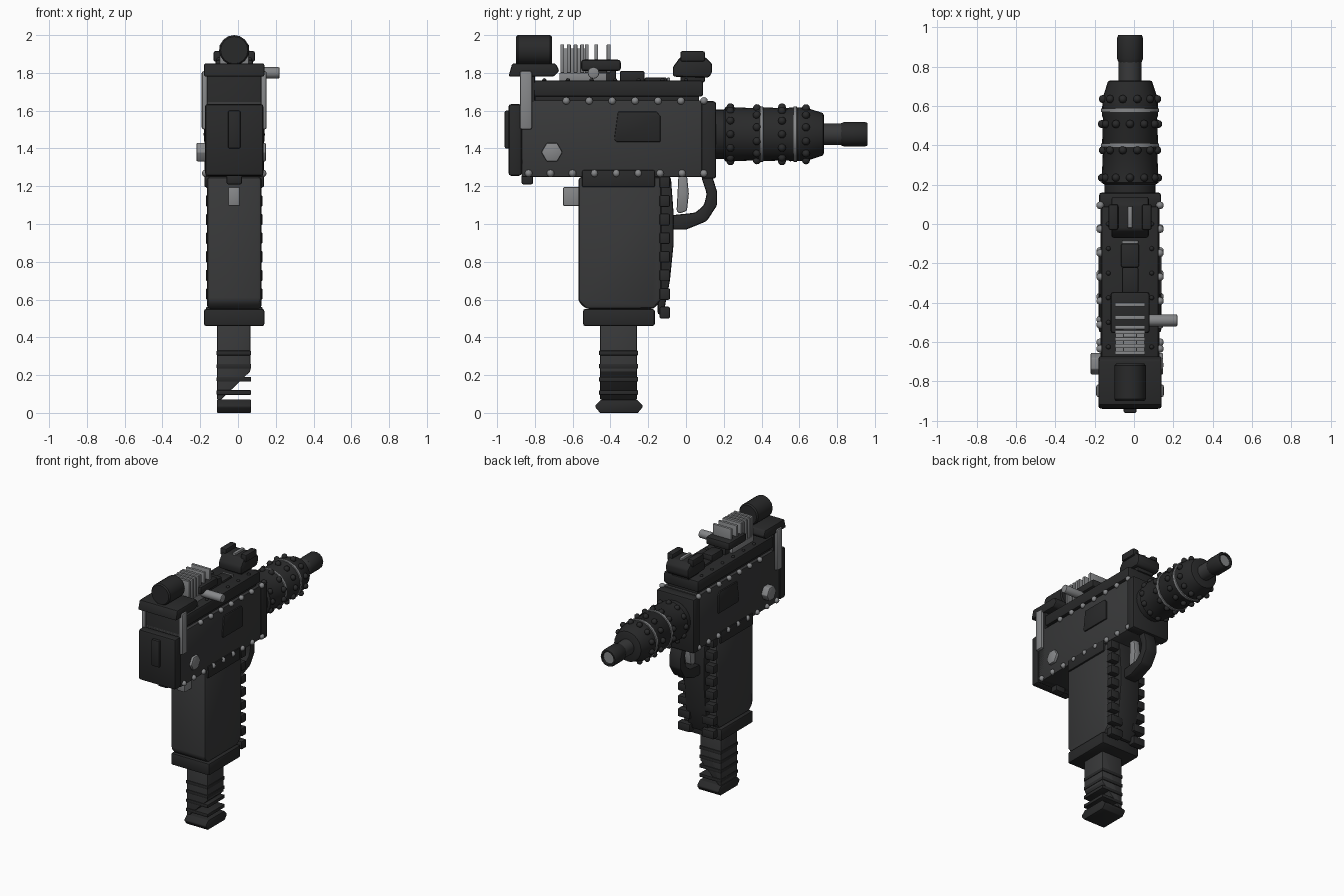
import bpy, bmesh, math
from mathutils import Matrix, Vector

if "Cube" in bpy.data.objects:
    bpy.data.objects.remove(bpy.data.objects["Cube"])

CX, AZ = -0.02, 1.475          # centre plane of the body, height of the barrel axis


def material(name, v):
    m = bpy.data.materials.new(name)
    m.diffuse_color = (v, v * 1.02, v * 1.05, 1)
    m.use_nodes = True
    m.node_tree.nodes["Principled BSDF"].inputs["Base Color"].default_value = m.diffuse_color
    return m


DARK, BLACK, GREY = material("dark", .04), material("black", .022), material("grey", .24)


def finish(name, bm, mat, bevel=0, smooth=False):
    if bevel:
        bmesh.ops.bevel(bm, geom=[e for e in bm.edges if e.calc_face_angle(0) > .4],
                        offset=bevel, segments=2, profile=.5, affect='EDGES')
    bmesh.ops.recalc_face_normals(bm, faces=bm.faces)
    me = bpy.data.meshes.new(name)
    bm.to_mesh(me)
    bm.free()
    ob = bpy.data.objects.new(name, me)
    bpy.context.collection.objects.link(ob)
    me.materials.append(mat)
    if smooth or bevel:
        bpy.ops.object.select_all(action='DESELECT')
        ob.select_set(True)
        bpy.context.view_layer.objects.active = ob
        bpy.ops.object.shade_smooth_by_angle(angle=math.radians(35))
    return ob


def add_box(bm, x0, x1, y0, y1, z0, z1):
    m = Matrix.Translation(((x0 + x1) / 2, (y0 + y1) / 2, (z0 + z1) / 2))
    bmesh.ops.create_cube(bm, size=1, matrix=m @ Matrix.Diagonal((x1 - x0, y1 - y0, z1 - z0, 1)))


def box(name, hw, y0, y1, z0, z1, mat=DARK, bevel=.008):
    bm = bmesh.new()
    add_box(bm, CX - hw, CX + hw, y0, y1, z0, z1)
    return finish(name, bm, mat, bevel)


def boxes(name, ranges, mat, bevel=.004):
    bm = bmesh.new()
    for r in ranges:
        add_box(bm, *r)
    return finish(name, bm, mat, bevel)


def extrude(name, pts, a, b, mat=DARK, bevel=.006, axis='x'):
    """Profile (y,z) pulled along x, or (x,z) pulled along y."""
    bm = bmesh.new()
    f = bm.faces.new([bm.verts.new((a, p, q) if axis == 'x' else (p, a, q)) for p, q in pts])
    r = bmesh.ops.extrude_face_region(bm, geom=[f])
    d = Vector((b - a, 0, 0)) if axis == 'x' else Vector((0, b - a, 0))
    bmesh.ops.translate(bm, vec=d, verts=[v for v in r['geom'] if isinstance(v, bmesh.types.BMVert)])
    return finish(name, bm, mat, bevel)


def lathe(name, profile, mat, n=24, z=AZ):
    """Closed solid of (y, radius) rings around the y direction."""
    bm = bmesh.new()
    rings = [[bm.verts.new((CX + r * math.sin(2 * math.pi * i / n), y, z + r * math.cos(2 * math.pi * i / n)))
              for i in range(n)] for y, r in profile]
    for a, b in zip(rings, rings[1:]):
        for i in range(n):
            bm.faces.new((a[i], a[(i + 1) % n], b[(i + 1) % n], b[i]))
    bm.faces.new(rings[0])
    bm.faces.new(rings[-1])
    return finish(name, bm, mat, smooth=True)


def studs(name, centres, r, mat):
    bm = bmesh.new()
    for c in centres:
        bmesh.ops.create_uvsphere(bm, u_segments=10, v_segments=6, radius=r, matrix=Matrix.Translation(c))
    return finish(name, bm, mat, smooth=True)


def pin(name, x0, x1, y, z, r, mat, n=12, bevel=.006):
    bm = bmesh.new()
    bmesh.ops.create_cone(bm, cap_ends=True, segments=n, radius1=r, radius2=r, depth=x1 - x0,
                          matrix=Matrix.Translation(((x0 + x1) / 2, y, z)) @ Matrix.Rotation(math.pi / 2, 4, 'Y'))
    return finish(name, bm, mat, bevel)


# receiver, end plates and top cover
box("receiver", .15, -.87, .09, 1.25, 1.655)
box("rear_plate", .15, -.87, -.80, 1.25, 1.79, BLACK)
box("rear_cap", .155, -.94, -.87, 1.255, 1.635, BLACK, .015)
box("rear_cap_bar", .033, -.96, -.93, 1.40, 1.60, BLACK)
box("front_plate", .158, .08, .16, 1.24, 1.65, BLACK, .015)
box("cover_base", .125, -.80, .07, 1.64, 1.69, BLACK)
box("top_cover", .145, -.81, .09, 1.675, 1.76, BLACK, .012)
box("rear_catch", .04, -.87, -.81, 1.21, 1.26, BLACK)

# rear top housing with round knob
extrude("rear_housing", [(-.94, 1.78), (-.92, 1.85), (-.69, 1.85), (-.67, 1.81), (-.70, 1.78)],
        CX - .16, CX + .16, BLACK, .01)
lathe("rear_knob", [(-.90, .072), (-.89, .08), (-.72, .08), (-.71, .072)], BLACK, 16, 1.92)

# side straps, bolts, ports and rivets, mirrored on both sides
for s, side in ((1, "right"), (-1, "left")):
    xs = sorted((CX + s * .14, CX + s * .172))
    boxes("strap_" + side, [(*xs, -.88, -.815, 1.50, 1.81)], GREY, .012)
    d = .168 if s > 0 else .20
    pin("hex_bolt_" + side, *sorted((CX + s * .14, CX + s * d)), -.71, 1.38, .056, GREY, 6)
    extrude("side_port_" + side, [(-.38, 1.45), (-.36, 1.595), (-.155, 1.595), (-.135, 1.57), (-.135, 1.435), (-.37, 1.435)],
            *sorted((CX + s * .14, CX + s * .16)), BLACK, .005)
    x = CX + s * .152
    top = [(x, .095 - .1215 * i, 1.652) for i in range(7)]
    low = [(x, .095 - .116 * i, 1.268) for i in range(9)]
    studs("rivets_" + side, top + low, .02, GREY)
    studs("cover_pins_" + side, [(CX + s * .11, -.75 + .125 * i, 1.76) for i in range(7)], .012, BLACK)

# rear sight rail with fins, charging lever
box("fin_tray", .075, -.67, -.42, 1.75, 1.80, GREY, .004)
box("fin_core", .035, -.65, -.53, 1.79, 1.93, GREY, .004)
boxes("cooling_fins", [(CX - .077, CX + .077, y - .01, y + .01, 1.80, 1.95)
                       for y in (-.655, -.62, -.585, -.55, -.525, -.475, -.41)], GREY, .003)
box("fin_bracket", .10, -.555, -.345, 1.81, 1.87, BLACK, .015)
box("fin_bracket_foot", .05, -.53, -.37, 1.75, 1.82, BLACK)
pin("charging_lever", CX, .22, -.49, 1.80, .031, GREY)
box("slider_block", .042, -.35, -.22, 1.75, 1.81, BLACK)
box("slider_tail", .045, -.22, -.10, 1.75, 1.775, BLACK)
box("slider_clip", .042, -.10, -.085, 1.75, 1.775, GREY, .003)

# front sight
box("front_sight_foot", .07, -.03, .10, 1.75, 1.80, BLACK)
extrude("front_sight", [(-.07, 1.78), (-.07, 1.83), (-.03, 1.885), (.10, 1.885), (.138, 1.85), (.138, 1.80), (.12, 1.775)],
        CX - .095, CX + .095, BLACK, .012)
boxes("front_sight_ears", [(CX + s * .085 - .025, CX + s * .085 + .025, -.03, .10, 1.86, 1.915)
                           for s in (-1, 1)], BLACK, .01)
box("front_sight_post", .012, -.02, .09, 1.86, 1.90, GREY, .004)

# barrel jacket, bands and studs
lathe("barrel_jacket", [(.15, .13), (.20, .13), (.21, .145), (.37, .138), (.38, .143), (.54, .138), (.55, .143),
                        (.64, .14), (.725, .112), (.73, .10)], BLACK)
for i, (y, r) in enumerate(((.225, .143), (.40, .148), (.578, .148))):
    lathe(f"barrel_band_{i}", [(y - .011, r - .01), (y - .008, r), (y + .008, r), (y + .011, r - .01)], GREY)
studs("barrel_studs", [(CX + .143 * math.sin(a), y, AZ + .143 * math.cos(a))
                       for j, y in enumerate((.235, .375, .508, .635))
                       for a in [2 * math.pi * (i + .5 * (j % 2)) / 12 for i in range(12)]], .021, BLACK)
lathe("inner_barrel", [(.70, .058), (.935, .058)], DARK, 16)
lathe("muzzle_collar", [(.82, .058), (.84, .066), (.945, .066), (.96, .06), (.96, .048), (.94, .046)], BLACK, 12)
lathe("muzzle_bore", [(.92, .044), (.948, .044)], GREY, 12)

# grip: body, front panel, collars
extrude("grip_body", [(-.57, 1.25), (-.57, .59), (-.53, .55), (-.17, .55), (-.13, .60), (-.13, 1.25)],
        CX - .145, CX + .145, DARK, .02)
extrude("grip_front", [(-.15, .52), (-.12, .52), (-.085, .70), (-.065, .90), (-.065, 1.05), (-.08, 1.25), (-.15, 1.25)],
        CX - .085, CX + .085, BLACK, .012)
box("grip_top_collar", .158, -.55, -.165, 1.195, 1.285, BLACK)
box("grip_base_collar", .16, -.545, -.165, .46, .55, BLACK, .012)
boxes("grip_ribs", [(*sorted((CX + s * .05, CX + s * .15)), -.14, -.085, z, z + .062)
                    for s in (-1, 1) for z in [.50 + .0985 * i for i in range(8)]], BLACK, .008)
box("rear_grip_safety", .031, -.65, -.56, 1.095, 1.195, GREY, .006)

# magazine: slant-cut body, ribs and foot
extrude("magazine_body", [(-.11, .50), (-.11, .07), (-.09, .07), (.065, .22), (.065, .50)], -.455, -.26, DARK, .005, 'y')
boxes("magazine_ribs", [(-.113, .069, -.46, -.254, z, z + .025)
                        for z in (.095, .165, .235, .305)], BLACK, .004)
extrude("magazine_foot", [(-.48, .03), (-.455, 0), (-.255, 0), (-.23, .03), (-.23, .04), (-.26, .07), (-.45, .07), (-.48, .04)],
        -.112, .069, BLACK, .004)

# trigger and guard
extrude("trigger_guard", [(.08, 1.25), (.11, 1.16), (.095, 1.10), (.05, 1.06), (-.09, 1.045), (-.09, .97), (.0, .97),
                          (.11, 1.015), (.165, 1.10), (.165, 1.17), (.14, 1.25)], CX - .05, CX + .05, BLACK, .012)
extrude("trigger", [(-.04, 1.26), (-.045, 1.16), (-.05, 1.07), (-.035, 1.055), (.005, 1.07), (.015, 1.16), (.005, 1.26)],
        CX - .025, CX + .025, GREY, .008)
